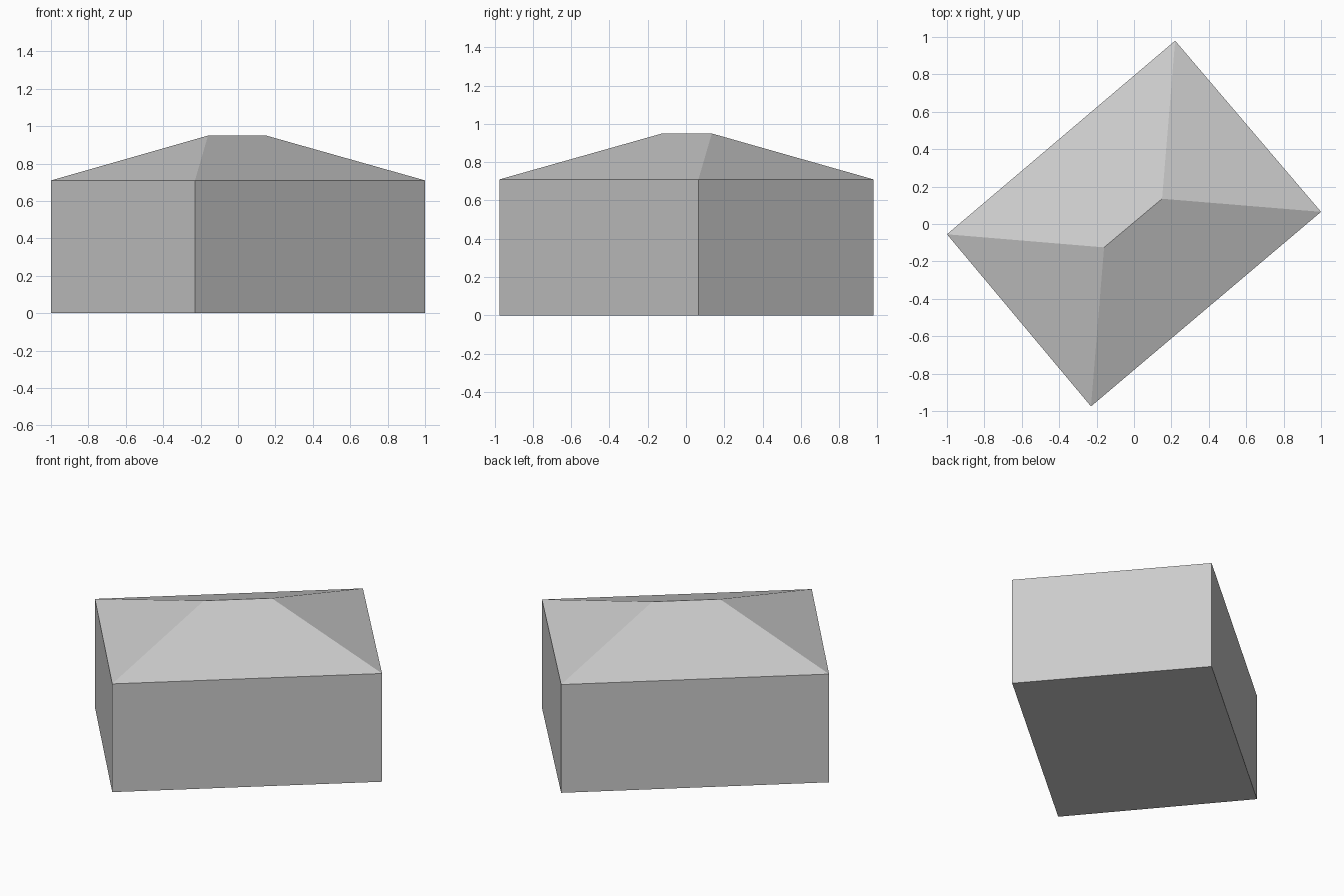
import bpy
import bmesh

cube = bpy.data.objects.get("Cube")
if cube:
    bpy.data.objects.remove(cube, do_unlink=True)

EAVE, RIDGE = 0.71, 0.95
PLAN = [(-1, -0.055), (-0.23, -0.975), (1, 0.065), (0.22, 0.98)]
RIDGE_ENDS = [(-0.16, -0.125), (0.15, 0.135)]

grey = bpy.data.materials.new("light_grey")
grey.use_nodes = True
colour = (0.6, 0.6, 0.6, 1)
grey.diffuse_color = colour
grey.node_tree.nodes["Principled BSDF"].inputs["Base Color"].default_value = colour


def finish(name, bm):
    mesh = bpy.data.meshes.new(name)
    bm.to_mesh(mesh)
    bm.free()
    mesh.materials.append(grey)
    bpy.context.collection.objects.link(bpy.data.objects.new(name, mesh))


def ring(bm, points, z):
    return [bm.verts.new((x, y, z)) for x, y in points]


# Walls and floor: the plan raised to the eaves
bm = bmesh.new()
low, high = ring(bm, PLAN, 0), ring(bm, PLAN, EAVE)
bm.faces.new(low[::-1])
for i in range(4):
    j = (i + 1) % 4
    bm.faces.new((low[i], low[j], high[j], high[i]))
finish("walls", bm)

# Hipped roof: two triangular ends and two long slopes
bm = bmesh.new()
a, b, c, d = ring(bm, PLAN, EAVE)
p, q = ring(bm, RIDGE_ENDS, RIDGE)
for face in ((a, b, p), (b, c, q, p), (c, d, q), (d, a, p, q)):
    bm.faces.new(face)
finish("hipped_roof", bm)
